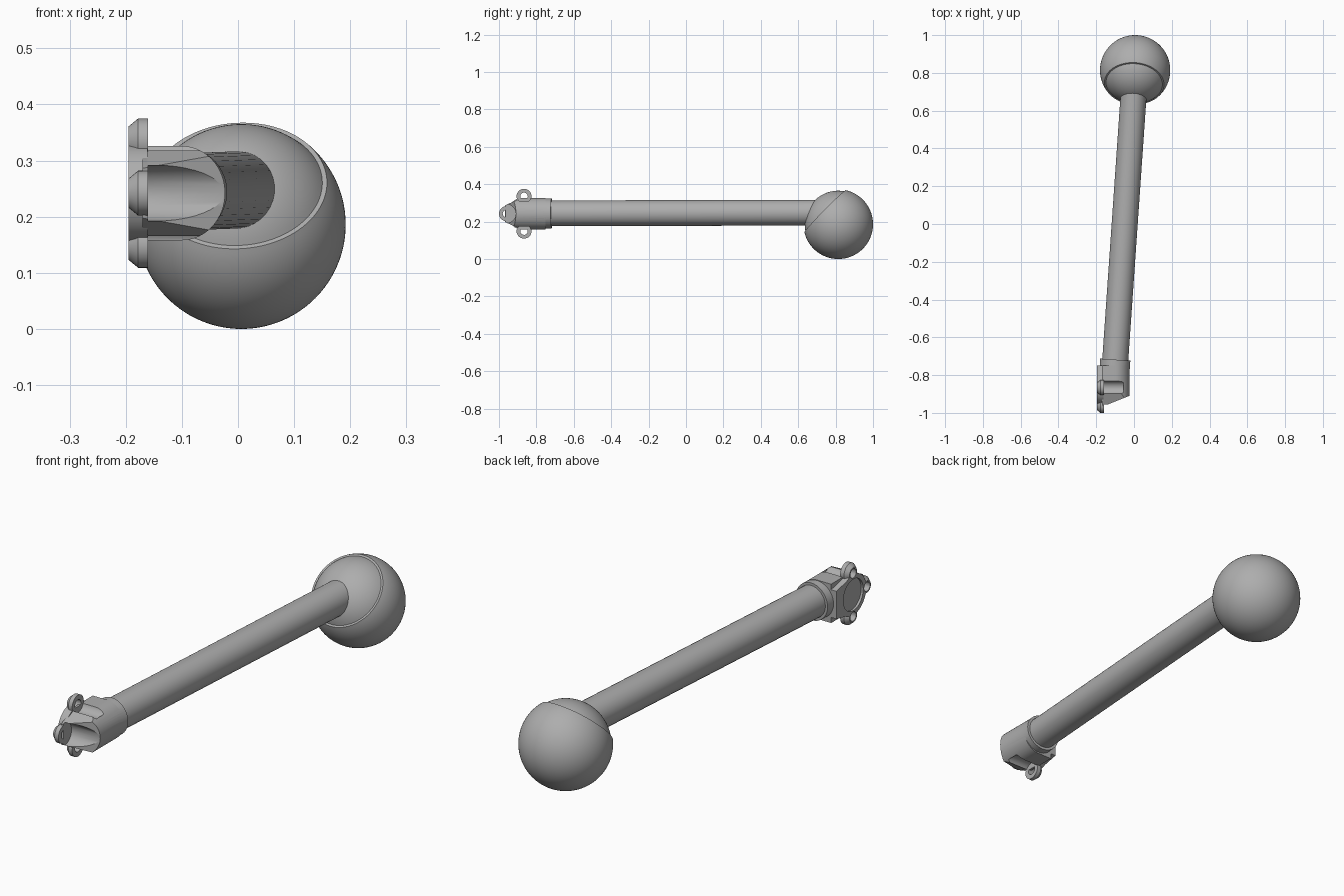
import bpy, bmesh, math
from mathutils import Vector

if "Cube" in bpy.data.objects:
    bpy.data.objects.remove(bpy.data.objects["Cube"])

grey = bpy.data.materials.new("plain grey")
grey.use_nodes = True
GREY = (0.42, 0.42, 0.42, 1)
grey.diffuse_color = GREY
grey.node_tree.nodes["Principled BSDF"].inputs["Base Color"].default_value = GREY


def finish(name, bm):
    bmesh.ops.recalc_face_normals(bm, faces=bm.faces)
    mesh = bpy.data.meshes.new(name)
    bm.to_mesh(mesh)
    bm.free()
    mesh.materials.append(grey)
    ob = bpy.data.objects.new(name, mesh)
    bpy.context.collection.objects.link(ob)
    return ob


def activate(ob):
    bpy.ops.object.select_all(action='DESELECT')
    ob.select_set(True)
    bpy.context.view_layer.objects.active = ob


def smooth(ob, angle=30):
    activate(ob)
    bpy.ops.object.shade_smooth_by_angle(angle=math.radians(angle))


def lathe(name, profile, origin, axis, steps=64):
    """Spin (radius, height) points about an axis."""
    bm = bmesh.new()
    verts = [bm.verts.new((r, 0, h)) for r, h in profile]
    edges = [bm.edges.new(p) for p in zip(verts, verts[1:])]
    bmesh.ops.spin(bm, geom=verts + edges, cent=(0, 0, 0), axis=(0, 0, 1),
                   angle=math.tau, steps=steps)
    bmesh.ops.remove_doubles(bm, verts=bm.verts, dist=1e-5)
    turn = Vector((0, 0, 1)).rotation_difference(Vector(axis).normalized())
    bmesh.ops.rotate(bm, verts=bm.verts, matrix=turn.to_matrix())
    bmesh.ops.translate(bm, verts=bm.verts, vec=origin)
    return finish(name, bm)


def rod(name, start, end, radius, steps=40):
    axis = Vector(end) - Vector(start)
    n = axis.length
    return lathe(name, [(0, 0), (radius, 0), (radius, n), (0, n)], start, axis, steps)


def extrude(name, points, depth):
    bm = bmesh.new()
    face = bm.faces.new([bm.verts.new(p) for p in points])
    new = bmesh.ops.extrude_face_region(bm, geom=[face])["geom"]
    bmesh.ops.translate(bm, vec=depth, verts=[g for g in new if isinstance(g, bmesh.types.BMVert)])
    return finish(name, bm)


def boolean(ob, tool, operation='DIFFERENCE'):
    mod = ob.modifiers.new("combine", 'BOOLEAN')
    mod.operation, mod.object, mod.solver = operation, tool, 'EXACT'
    activate(ob)
    bpy.ops.object.modifier_apply(modifier=mod.name)
    bpy.data.objects.remove(tool)


# Ball with a slightly recessed cap around the shaft
R, CAP = 0.186, 0.179
seam = math.acos(0.53)
cap_seam = math.acos(0.53 * R / CAP)
profile = []
for i in range(41):
    a = math.pi - (math.pi - seam) * i / 40
    profile.append((R * math.sin(a), R * math.cos(a)))
for i in range(21):
    a = cap_seam * (1 - i / 20)
    profile.append((CAP * math.sin(a), CAP * math.cos(a)))
smooth(lathe("ball_knob", profile, (0.006, 0.814, 0.186), (-0.05, -0.71, 0.70), 96))

# Long shaft
foot, tip = Vector((-0.102, -0.76, 0.244)), Vector((0.004, 0.77, 0.248))
along = (tip - foot).normalized()
smooth(rod("shaft", foot, tip, 0.069, 32))

# Elbow socket: rounded D section, trimmed at its front corners
CZ = 0.242
CX, W, H = -0.1, 0.077, 0.084
section = [(-0.17, -0.75, CZ - H)]
for i in range(33):
    a = math.pi * (i / 32 - 0.5)
    section.append((CX + W * math.cos(a), -0.75, CZ + H * math.sin(a)))
section.append((-0.17, -0.75, CZ + H))
socket = extrude("elbow_socket", section, (0, -0.25, 0))
bm = bmesh.new()
bm.from_mesh(socket.data)
trims = [((-0.03, -0.912, CZ), (0.4, -1, 0)),
         ((0, -0.88, CZ + H), (0, -0.45, 1)), ((0, -0.88, CZ - H), (0, -0.45, -1))]
for co, no in trims:
    cut = bmesh.ops.bisect_plane(bm, geom=bm.verts[:] + bm.edges[:] + bm.faces[:],
                                 plane_co=co, plane_no=no, clear_outer=True)
    rim = [g for g in cut["geom_cut"] if isinstance(g, bmesh.types.BMEdge)]
    bmesh.ops.holes_fill(bm, edges=rim)
bmesh.ops.recalc_face_normals(bm, faces=bm.faces)
bm.to_mesh(socket.data)
bm.free()

# Sleeve gripping the shaft
sleeve_end = foot + along * 0.042
boolean(socket, rod("sleeve", sleeve_end - along * 0.08, sleeve_end, 0.08, 48), 'UNION')

# Screw clearances cut into the socket: front, top and bottom
PY = -0.866
screws = [(PY, CZ + 0.093), (PY, CZ - 0.093), (PY - 0.094, CZ)]
for (y, z), radius, reach in zip(screws, (0.036, 0.036, 0.05), (-0.055, -0.055, 0.1)):
    boolean(socket, rod("clearance", (-0.16, y, z), (reach, y, z), radius))
smooth(socket)

# Mounting plate: disc, rear tab and three screw ears
X0, X1 = -0.195, -0.161
plate = rod("mounting_plate", (X0, PY, CZ), (X1, PY, CZ), 0.088, 64)
tab = [(X0, -0.75, CZ - 0.06), (X0, -0.75, CZ + 0.06),
       (X0, PY, CZ + 0.085), (X0, PY, CZ - 0.085)]
boolean(plate, extrude("tab", tab, (X1 - X0 - 0.004, 0, 0)), 'UNION')
for y, z in screws:
    ear = lathe("ear", [(0, 0), (0.026, 0), (0.040, 0.017), (0.040, 0.035), (0, 0.035)],
                (X0, y, z), (1, 0, 0), 32)
    boolean(plate, ear, 'UNION')
for y, z in screws:
    boolean(plate, rod("hole", (X0 - 0.02, y, z), (X1 + 0.02, y, z), 0.02, 24))
boolean(plate, rod("recess", (X0 - 0.02, PY, CZ), (X0 + 0.01, PY, CZ), 0.068, 48))
smooth(plate)
